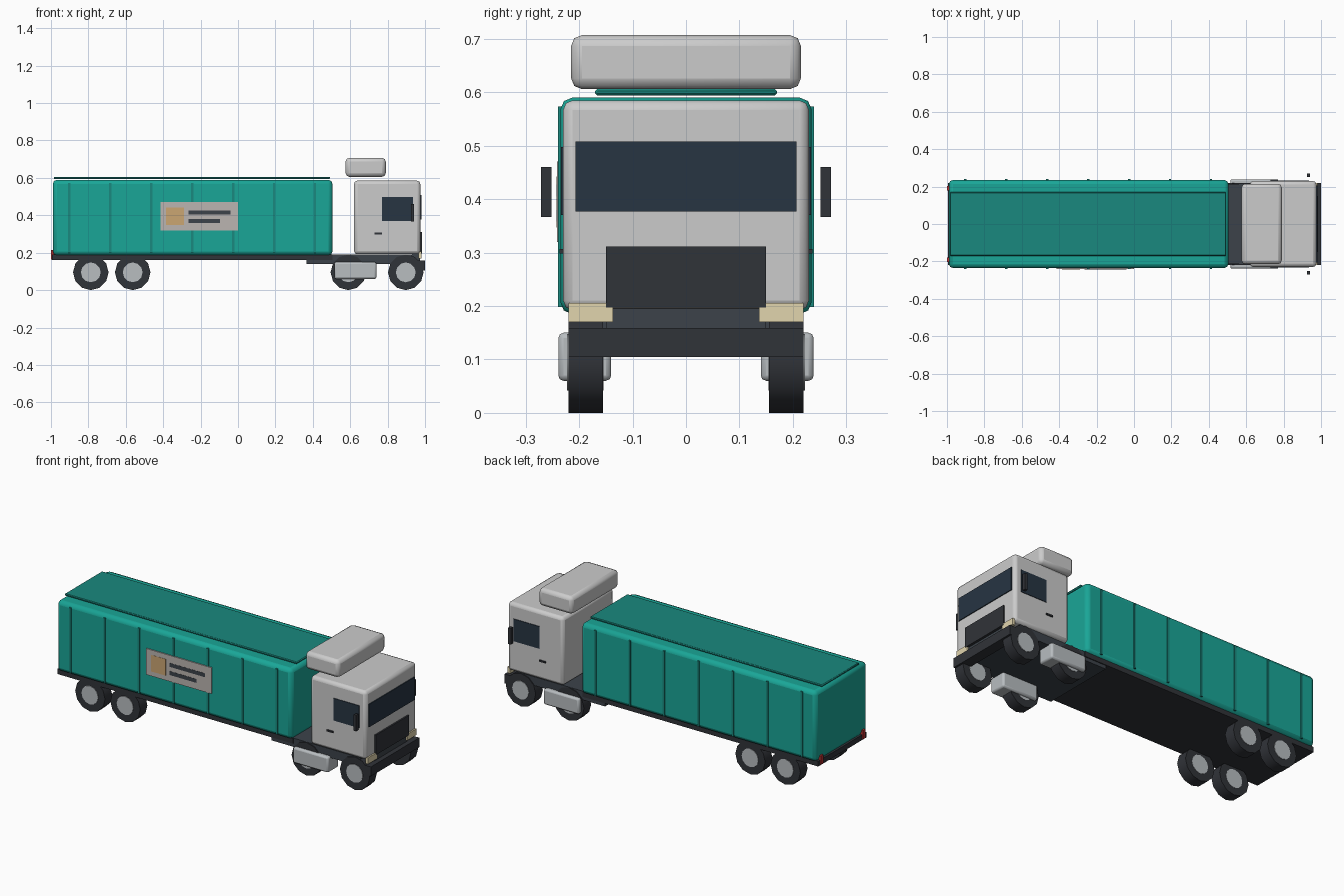
import bpy, math

if "Cube" in bpy.data.objects:
    bpy.data.objects.remove(bpy.data.objects["Cube"])

def mat(name, r, g, b):
    m = bpy.data.materials.new(name)
    m.diffuse_color = (r, g, b, 1)
    m.use_nodes = True
    m.node_tree.nodes["Principled BSDF"].inputs["Base Color"].default_value = m.diffuse_color
    return m

teal = mat("teal", 0.01, 0.38, 0.31)
dark_teal = mat("dark_teal", 0.01, 0.25, 0.21)
dark = mat("dark", 0.03, 0.033, 0.04)
frame = mat("frame", 0.045, 0.055, 0.068)
glass = mat("glass", 0.02, 0.035, 0.055)
white = mat("cab_white", 0.62, 0.64, 0.65)
metal = mat("metal", 0.48, 0.51, 0.53)
cream = mat("cream", 0.75, 0.66, 0.42)
red = mat("red", 0.5, 0.03, 0.03)
panel = mat("panel_grey", 0.5, 0.46, 0.44)
tan = mat("tan", 0.6, 0.38, 0.17)

def box(name, x, y, z, m, bevel=0, seg=2):
    """Box from (min, max) ranges, with optional rounded edges."""
    bpy.ops.mesh.primitive_cube_add(size=1, location=[(a + b) / 2 for a, b in (x, y, z)])
    o = bpy.context.object
    o.name = name
    o.scale = [b - a for a, b in (x, y, z)]
    bpy.ops.object.transform_apply(location=False, rotation=False, scale=True)
    o.data.materials.append(m)
    if bevel:
        b = o.modifiers.new("bevel", 'BEVEL')
        b.width, b.segments = bevel, seg
        bpy.ops.object.shade_smooth_by_angle(angle=math.radians(40))
    return o

def pair(name, x, y, z, m, bevel=0, seg=2):
    """Same box on both sides of the truck."""
    box(name + "_right", x, (-y[1], -y[0]), z, m, bevel, seg)
    box(name + "_left", x, y, z, m, bevel, seg)

def disc(name, x, y, z, r, depth, m):
    bpy.ops.mesh.primitive_cylinder_add(vertices=12, radius=r, depth=depth,
                                        location=(x, y, z), rotation=(math.pi / 2, 0, 0))
    o = bpy.context.object
    o.name = name
    o.data.materials.append(m)
    bpy.ops.object.shade_smooth_by_angle(angle=math.radians(40))

# Trailer body, roof panel and side ribs
box("trailer_box", (-0.99, 0.505), (-0.235, 0.235), (0.185, 0.59), teal, 0.022)
box("trailer_roof_panel", (-0.985, 0.493), (-0.17, 0.17), (0.594, 0.606), dark_teal, 0.004, 1)
for i in range(7):
    x = -0.902 + i * 0.219
    pair(f"trailer_rib_{i}", (x - 0.006, x + 0.006), (0.231, 0.24), (0.198, 0.573), dark_teal)

# Plain decorated panel on the front side
box("side_panel", (-0.415, 0.0), (-0.2415, -0.233), (0.32, 0.47), panel)
box("side_panel_square", (-0.385, -0.29), (-0.2425, -0.24), (0.347, 0.442), tan)
box("side_panel_upper_bar", (-0.265, -0.04), (-0.2425, -0.24), (0.405, 0.427), frame)
box("side_panel_lower_bar", (-0.265, -0.095), (-0.2425, -0.24), (0.358, 0.38), frame)

# Frames and rear lights
box("trailer_frame", (-0.995, 0.505), (-0.22, 0.22), (0.16, 0.19), dark)
box("tractor_frame", (0.365, 0.93), (-0.215, 0.215), (0.14, 0.19), frame)
pair("tail_light", (-1.0, -0.985), (0.18, 0.202), (0.165, 0.215), red)

# Cab, roof fairing and front details
box("cab", (0.62, 0.975), (-0.23, 0.23), (0.192, 0.585), white, 0.018)
box("roof_fairing", (0.575, 0.79), (-0.215, 0.215), (0.606, 0.707), white, 0.02, 2)
box("windscreen", (0.968, 0.98), (-0.207, 0.207), (0.377, 0.508), glass)
box("grille", (0.968, 0.984), (-0.15, 0.15), (0.197, 0.311), dark)
box("bumper", (0.94, 1.0), (-0.22, 0.22), (0.105, 0.159), dark)
box("bumper_support", (0.93, 0.972), (-0.15, 0.15), (0.15, 0.195), frame)
pair("headlight", (0.965, 0.982), (0.137, 0.22), (0.17, 0.206), cream)

# Cab sides
pair("side_window", (0.77, 0.935), (0.225, 0.2335), (0.37, 0.498), glass)
pair("door_handle", (0.73, 0.77), (0.227, 0.237), (0.298, 0.307), dark)
pair("mirror", (0.925, 0.942), (0.252, 0.271), (0.367, 0.46), dark)
pair("fuel_tank", (0.515, 0.74), (0.14, 0.239), (0.06, 0.15), metal, 0.01)

# Wheels
for i, x in enumerate((-0.787, -0.563, 0.59, 0.897)):
    for side, s in (("right", -1), ("left", 1)):
        disc(f"tyre_{side}_{i}", x, s * 0.1875, 0.095, 0.095, 0.065, dark)
        disc(f"hub_{side}_{i}", x, s * 0.1885, 0.095, 0.053, 0.069, metal)
